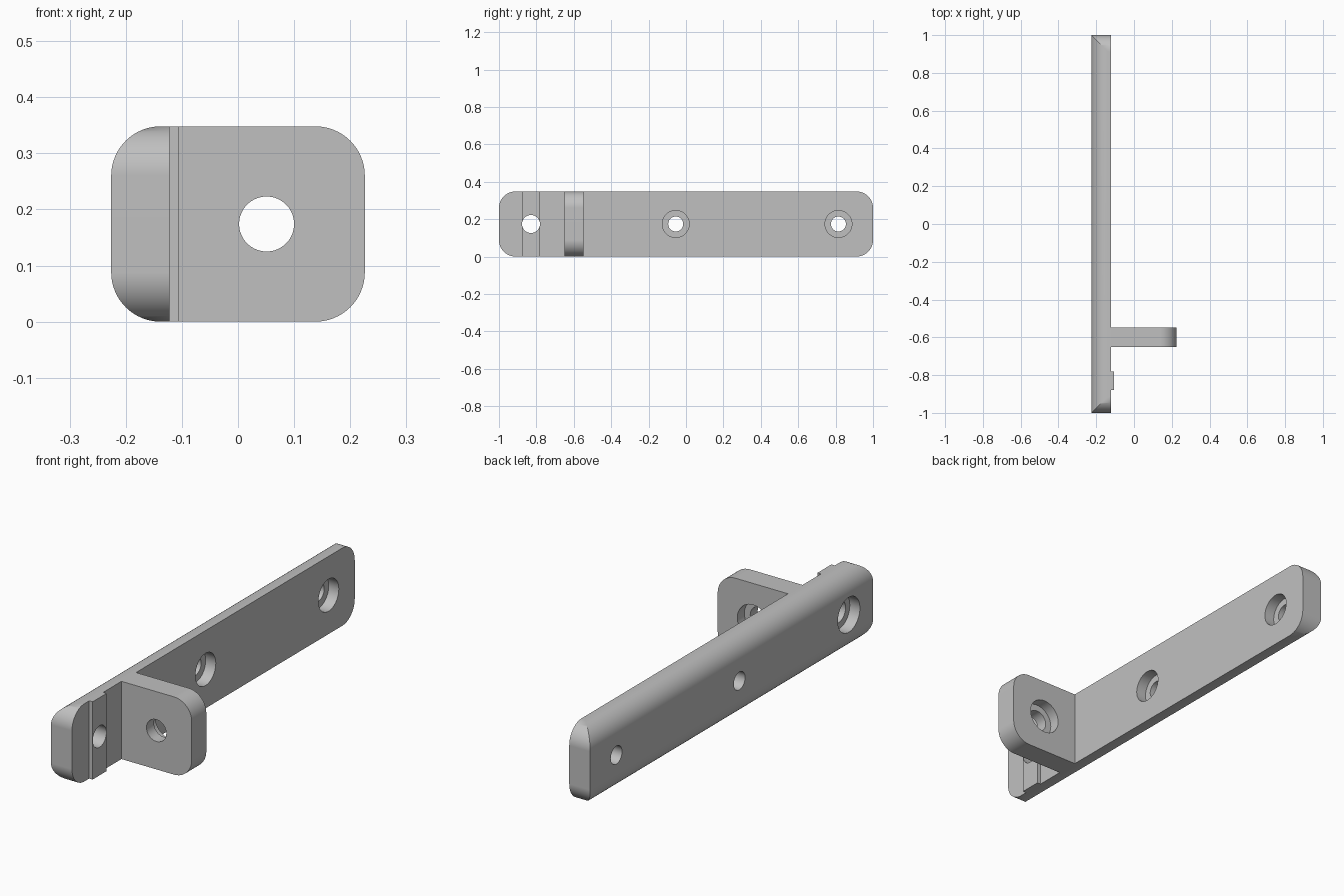
import bpy, bmesh, math
from mathutils import Matrix, Vector

if "Cube" in bpy.data.objects:
    bpy.data.objects.remove(bpy.data.objects["Cube"])

HEIGHT = 0.348
MID = HEIGHT / 2
BACK, FACE, RIB, TIP = -0.226, -0.122, -0.105, 0.226   # x levels
FLANGE_Y = (-0.65, -0.547)
RIB_Y = (-0.878, -0.780)

grey = bpy.data.materials.new("plain grey")
grey.diffuse_color = (0.53, 0.53, 0.53, 1)
grey.use_nodes = True
grey.node_tree.nodes["Principled BSDF"].inputs["Base Color"].default_value = grey.diffuse_color


def make_object(name, bm):
    bmesh.ops.recalc_face_normals(bm, faces=bm.faces)
    mesh = bpy.data.meshes.new(name)
    bm.to_mesh(mesh)
    bm.free()
    mesh.materials.append(grey)
    obj = bpy.data.objects.new(name, mesh)
    bpy.context.collection.objects.link(obj)
    return obj


def add_drill(bm, radius, start, end):
    """Cylinder running from start to end."""
    a, b = Vector(start), Vector(end)
    turn = (b - a).to_track_quat('Z', 'Y').to_matrix().to_4x4()
    bmesh.ops.create_cone(bm, cap_ends=True, segments=64, radius1=radius, radius2=radius,
                          depth=(b - a).length,
                          matrix=Matrix.Translation((a + b) / 2) @ turn)


# Bracket body: top-view outline of plate, rib and flange, pulled up
outline = [(BACK, -1), (FACE, -1),
           (FACE, RIB_Y[0]), (RIB, RIB_Y[0]), (RIB, RIB_Y[1]), (FACE, RIB_Y[1]),
           (FACE, FLANGE_Y[0]), (TIP, FLANGE_Y[0]), (TIP, FLANGE_Y[1]), (FACE, FLANGE_Y[1]),
           (FACE, 1), (BACK, 1)]
bm = bmesh.new()
base = bm.faces.new([bm.verts.new((x, y, 0)) for x, y in outline])
pulled = bmesh.ops.extrude_face_region(bm, geom=[base])["geom"]
bmesh.ops.translate(bm, vec=(0, 0, HEIGHT),
                    verts=[v for v in pulled if isinstance(v, bmesh.types.BMVert)])
bmesh.ops.recalc_face_normals(bm, faces=bm.faces)


# Round the plate ends and the flange tip
def is_corner(edge):
    a, b = (v.co for v in edge.verts)
    if abs(a.z - b.z) > 1e-5:
        return False
    at_end = abs(a.y) > 0.999 and abs(b.y) > 0.999
    at_tip = min(a.x, b.x) > TIP - 1e-4
    return at_end or at_tip


bmesh.ops.bevel(bm, geom=[e for e in bm.edges if is_corner(e)], offset=0.088,
                offset_type='OFFSET', segments=16, profile=0.5, affect='EDGES')
bracket = make_object("bracket", bm)

# Holes: small through drills and wider counterbores 0.05 deep
through, wide = bmesh.new(), bmesh.new()
for y in (-0.055, 0.815):                                # plate holes, sunk from the front face
    add_drill(through, 0.04, (BACK - 0.1, y, MID), (FACE + 0.1, y, MID))
    add_drill(wide, 0.072, (FACE - 0.05, y, MID), (FACE + 0.1, y, MID))
y = sum(RIB_Y) / 2                                       # rib hole, sunk from the back
add_drill(through, 0.048, (BACK - 0.1, y, MID), (RIB + 0.1, y, MID))
add_drill(wide, 0.078, (BACK - 0.1, y, MID), (BACK + 0.05, y, MID))
x = 0.051                                                # flange hole, sunk from the far side
add_drill(through, 0.049, (x, FLANGE_Y[0] - 0.1, MID), (x, FLANGE_Y[1] + 0.1, MID))
add_drill(wide, 0.078, (x, FLANGE_Y[1] - 0.05, MID), (x, FLANGE_Y[1] + 0.1, MID))

bpy.context.view_layer.objects.active = bracket
bracket.select_set(True)
for name, drill in (("through_cutter", through), ("counterbore_cutter", wide)):
    cutter = make_object(name, drill)
    cutter.hide_render = True
    mod = bracket.modifiers.new(name, 'BOOLEAN')
    mod.operation, mod.solver, mod.object = 'DIFFERENCE', 'EXACT', cutter
    bpy.ops.object.modifier_apply(modifier=mod.name)
    bpy.data.objects.remove(cutter)

# Smooth rounds and bores, crisp edges, clean flat faces
bpy.ops.object.shade_smooth_by_angle(angle=math.radians(30))
normals = bracket.modifiers.new("flat_face_normals", 'WEIGHTED_NORMAL')
normals.keep_sharp = True
